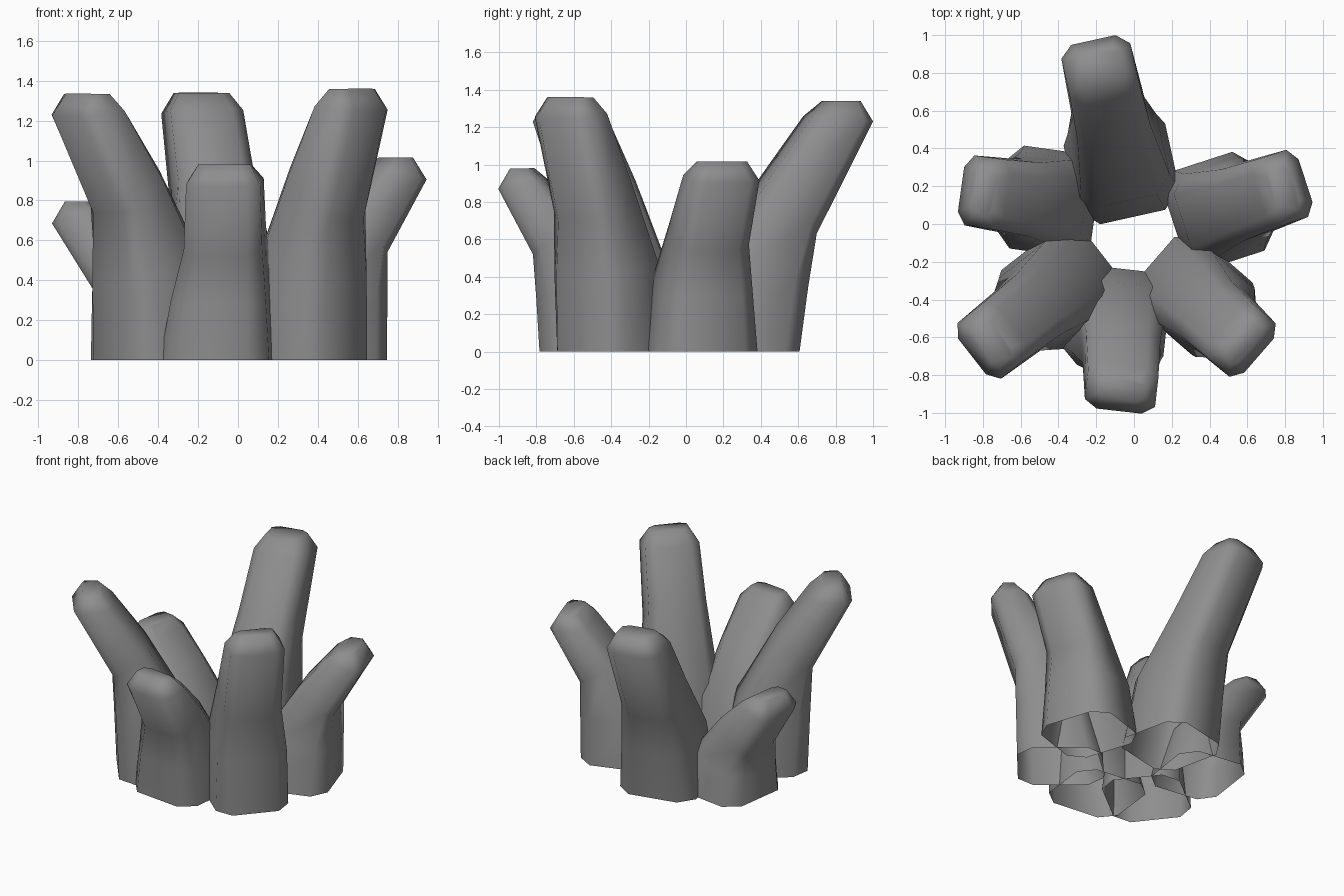
import bpy, bmesh, math
from mathutils import Vector

if "Cube" in bpy.data.objects:
    bpy.data.objects.remove(bpy.data.objects["Cube"])

# Eight-sided section: rectangle with cut corners (p along growth direction, q sideways)
C = 0.64
SECTION = [(1, -C), (1, C), (C, 1), (-C, 1), (-1, C), (-1, -C), (-C, -1), (C, -1)]

stone = bpy.data.materials.new("dark_grey")
stone.diffuse_color = (0.27, 0.27, 0.27, 1)
stone.use_nodes = True
stone.node_tree.nodes["Principled BSDF"].inputs["Base Color"].default_value = stone.diffuse_color


def branch(name, x, y, angle, reach, height, knee, thick, inner, shift=0.0, width=0.275):
    """Open-bottomed finger: stout base, knee, outward-leaning shoulder, blunt cap."""
    a = math.radians(angle)
    out = Vector((math.cos(a), math.sin(a), 0))
    side = Vector((-math.sin(a), math.cos(a), 0))
    ko, kz = knee
    # each ring: inner offset, inner z, outer offset, outer z, half width, side shift
    rings = [
        (-inner, 0, 0.255, 0, width, 0),
        (-0.20, 0.36 * height, 0.5 * (0.255 + ko), 0.55 * kz, 0.24, 0.3 * shift),
        (-0.20 + 0.48 * reach, 0.71 * height, ko, kz, 0.198, 0.7 * shift),
        (reach - thick, 0.935 * height, reach, height - 0.115, 0.187, shift),
        (reach - 0.72 * thick, 0.995 * height, reach - 0.06, height - 0.005, 0.13, shift),
    ]
    bm = bmesh.new()
    loops = []
    for ui, zi, uo, zo, w, s in rings:
        loop = []
        for p, q in SECTION:
            t = (p + 1) / 2
            co = Vector((x, y, zi + (zo - zi) * t))
            co += out * (ui + (uo - ui) * t) + side * (q * w + s)
            loop.append(bm.verts.new(co))
        loops.append(loop)
    for lo, hi in zip(loops, loops[1:]):
        for i in range(8):
            j = (i + 1) % 8
            bm.faces.new((lo[i], lo[j], hi[j], hi[i]))
    bm.faces.new(loops[-1])
    me = bpy.data.meshes.new(name)
    bm.to_mesh(me)
    bm.free()
    me.materials.append(stone)
    ob = bpy.data.objects.new(name, me)
    bpy.context.collection.objects.link(ob)
    bpy.ops.object.select_all(action='DESELECT')
    ob.select_set(True)
    bpy.context.view_layer.objects.active = ob
    bpy.ops.object.shade_smooth_by_angle(angle=math.radians(65))


# Ring of six branches
branch("back_branch", -0.07, 0.32, 102.5, 0.67, 1.345, (0.36, 0.63), 0.33, 0.29)
branch("right_branch", 0.45, 0.07, 18, 0.485, 1.02, (0.275, 0.54), 0.26, 0.25, 0.01)
branch("front_right_branch", 0.35, -0.40, -41, 0.43, 1.365, (0.27, 0.70), 0.25, 0.32, -0.02, 0.25)
branch("front_branch", -0.10, -0.51, -96.5, 0.475, 0.985, (0.29, 0.52), 0.24, 0.275, 0.075)
branch("front_left_branch", -0.42, -0.36, 218, 0.555, 1.34, (0.29, 0.74), 0.27, 0.32, 0.0, 0.265)
branch("left_branch", -0.46, 0.12, 172, 0.46, 0.80, (0.255, 0.36), 0.25, 0.26, 0.0)
